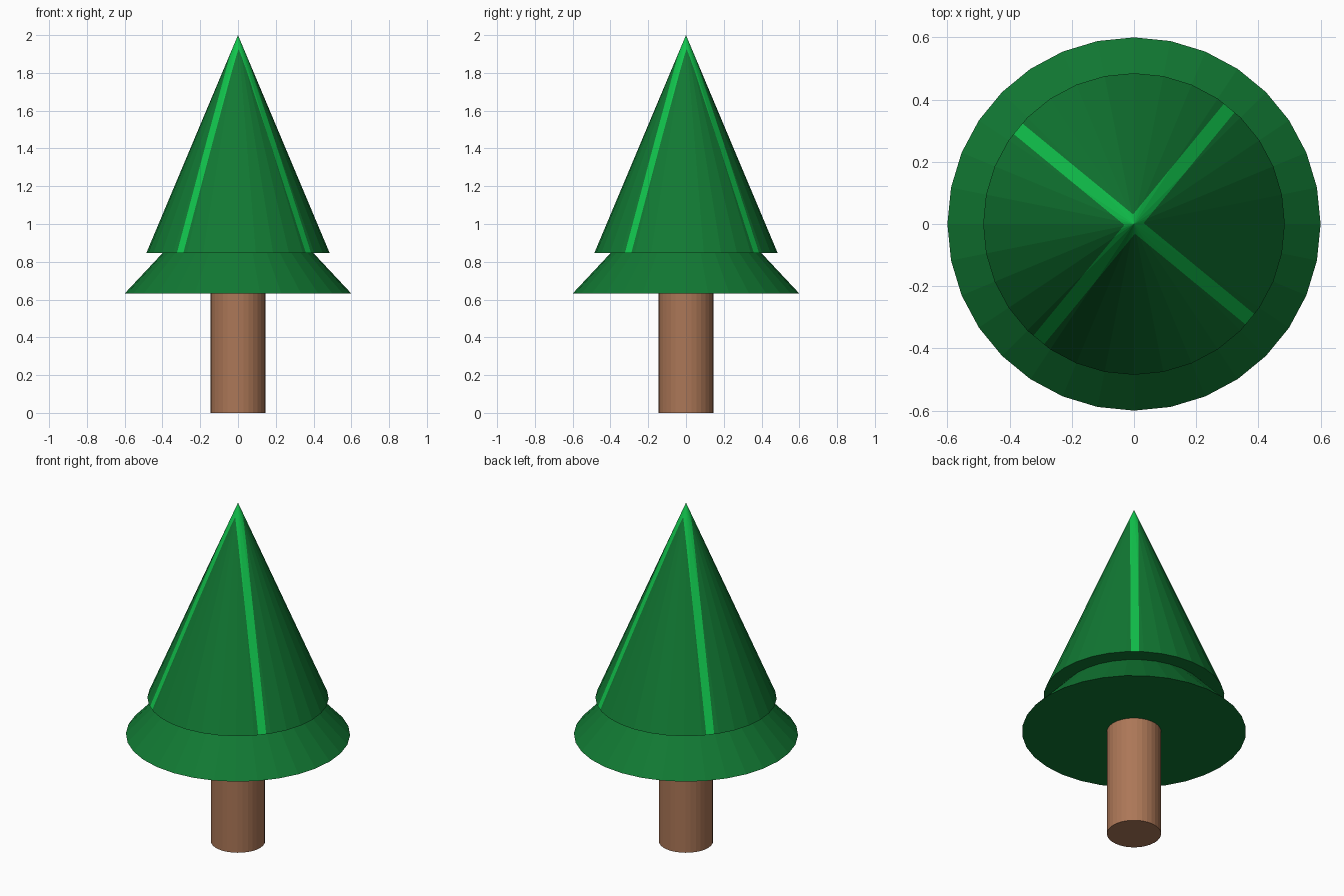
import bpy, bmesh, math
from mathutils import Matrix, Vector

if "Cube" in bpy.data.objects:
    bpy.data.objects.remove(bpy.data.objects["Cube"])

SIDES = 32


def material(name, rgb):
    m = bpy.data.materials.new(name)
    lin = [((c / 255 + 0.055) / 1.055) ** 2.4 for c in rgb]
    m.diffuse_color = (*lin, 1)
    m.use_nodes = True
    m.node_tree.nodes["Principled BSDF"].inputs["Base Color"].default_value = m.diffuse_color
    return m


bark = material("bark_brown", (172, 119, 87))
dark = material("dark_green", (17, 121, 51))
light = material("light_green", (17, 198, 77))


def cone(name, r1, r2, z0, z1, mats, stripe=None):
    """Closed cone or cylinder; stripe = (angle, half width) of crossed bands."""
    bm = bmesh.new()
    bmesh.ops.create_cone(bm, cap_ends=True, segments=SIDES, radius1=r1, radius2=r2,
                          depth=z1 - z0, matrix=Matrix.Translation((0, 0, (z0 + z1) / 2)))
    bmesh.ops.remove_doubles(bm, verts=bm.verts, dist=1e-5)
    if stripe:
        angle, half = stripe
        normals = [Vector((math.cos(a), math.sin(a), 0)) for a in (angle, angle + math.pi / 2)]
        # cut the band edges into the surface, then colour the faces between them
        for n in normals:
            for s in (-half, half):
                bmesh.ops.bisect_plane(bm, geom=bm.verts[:] + bm.edges[:] + bm.faces[:],
                                       plane_co=n * s, plane_no=n, dist=1e-6)
        for f in bm.faces:
            c = f.calc_center_median()
            if f.normal.z > -0.5 and any(abs(c.dot(n)) < half for n in normals):
                f.material_index = 1
    me = bpy.data.meshes.new(name)
    bm.to_mesh(me)
    bm.free()
    for m in mats:
        me.materials.append(m)
    ob = bpy.data.objects.new(name, me)
    bpy.context.collection.objects.link(ob)
    return ob


# trunk
cone("trunk", 0.145, 0.145, 0.0, 0.66, [bark])
# wide lower skirt of branches
cone("lower_foliage", 0.6, 0.0, 0.632, 1.272, [dark])
# tall upper cone with four light bands
cone("upper_foliage", 0.485, 0.0, 0.847, 2.0, [dark, light], (math.radians(50.6), 0.022))
